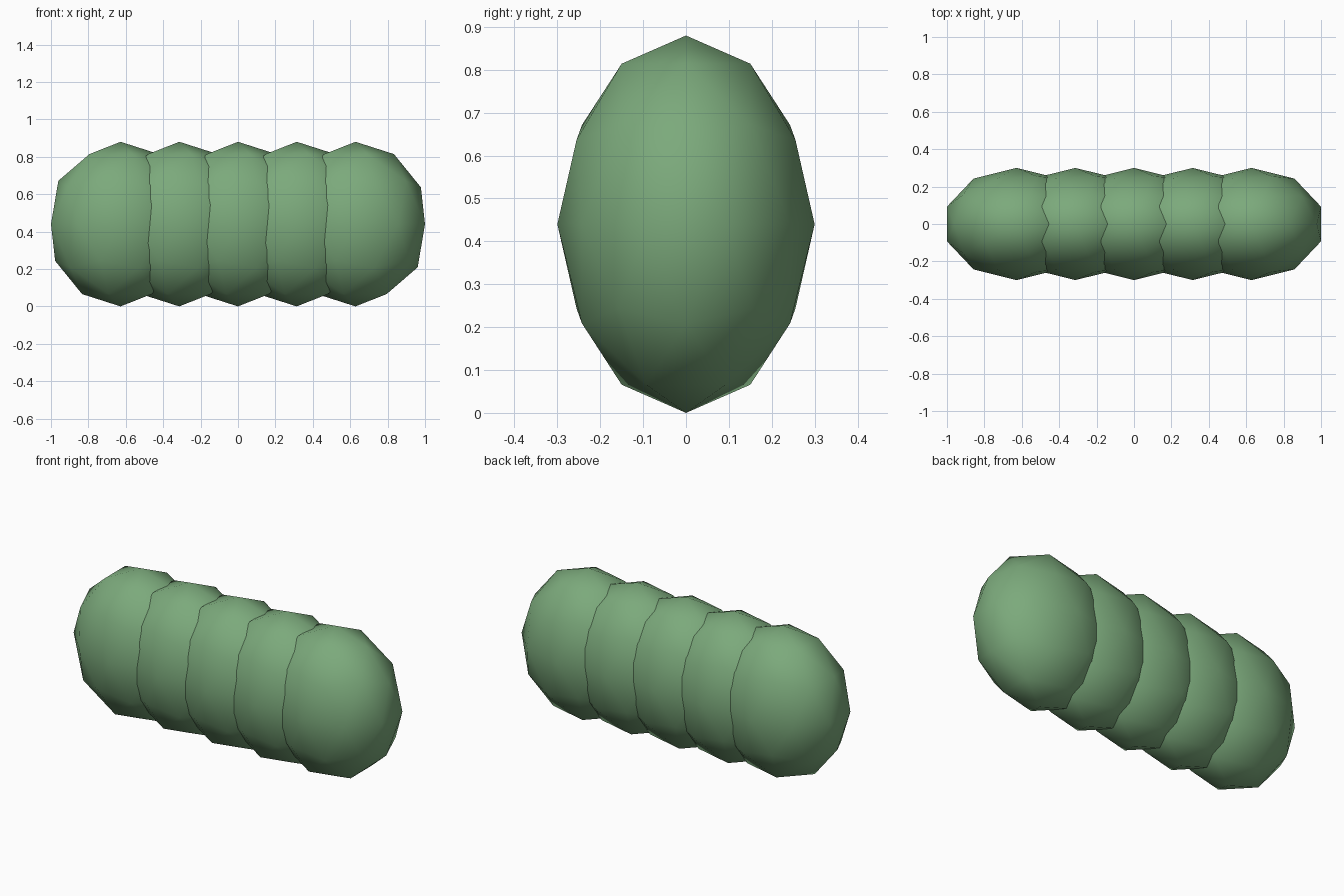
import bpy

cube = bpy.data.objects.get("Cube")
if cube:
    bpy.data.objects.remove(cube, do_unlink=True)

# Leaf green for every part
green = bpy.data.materials.new("leaf_green")
green.use_nodes = True
color = (0.2, 0.4, 0.2, 1.0)
green.diffuse_color = color
green.node_tree.nodes["Principled BSDF"].inputs["Base Color"].default_value = color

COUNT = 5
SPACING = 0.314
RADII = (0.391, 0.3, 0.44)


def hedge_clump(index):
    """One smooth, low-poly ellipsoid resting on the ground."""
    x = (index - (COUNT - 1) / 2) * SPACING
    bpy.ops.mesh.primitive_ico_sphere_add(subdivisions=2, radius=1, location=(x, 0, RADII[2]))
    clump = bpy.context.object
    clump.name = f"hedge_clump_{index + 1}"
    clump.scale = RADII
    bpy.ops.object.transform_apply(location=False, rotation=False, scale=True)
    bpy.ops.object.shade_smooth()
    clump.data.materials.append(green)


# Row of overlapping clumps
for i in range(COUNT):
    hedge_clump(i)
